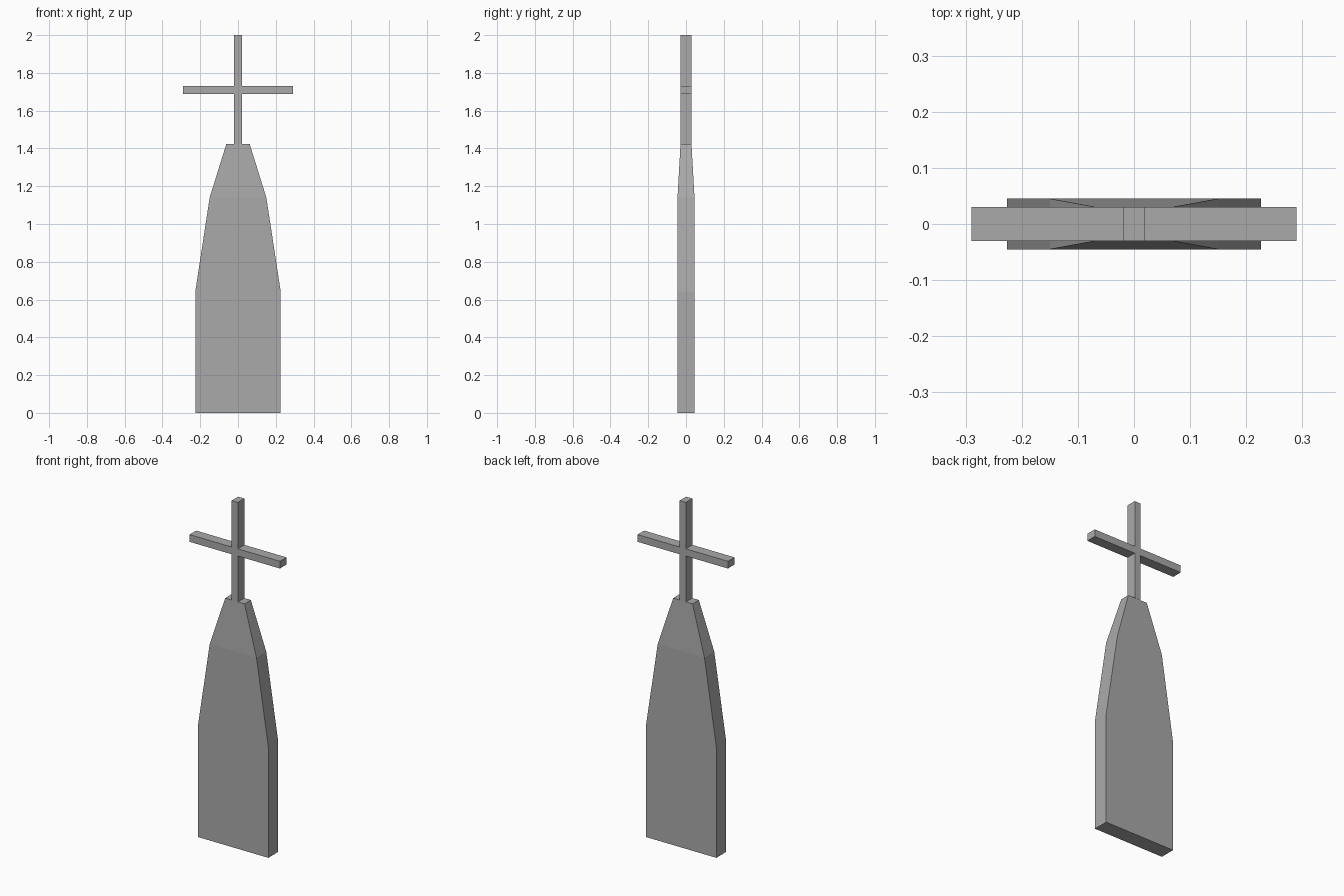
import bpy, bmesh

if "Cube" in bpy.data.objects:
    bpy.data.objects.remove(bpy.data.objects["Cube"])

grey = bpy.data.materials.new("stone_grey")
grey.diffuse_color = (0.4, 0.4, 0.4, 1)
grey.use_nodes = True
grey.node_tree.nodes["Principled BSDF"].inputs["Base Color"].default_value = grey.diffuse_color


def finish(name, bm):
    bmesh.ops.recalc_face_normals(bm, faces=bm.faces)
    mesh = bpy.data.meshes.new(name)
    bm.to_mesh(mesh)
    bm.free()
    mesh.materials.append(grey)
    obj = bpy.data.objects.new(name, mesh)
    bpy.context.collection.objects.link(obj)
    return obj


# Tapering slab: rectangular sections (half width, half depth, height)
sections = [(0.226, 0.045, 0), (0.226, 0.045, 0.643),
            (0.15, 0.045, 1.14), (0.062, 0.029, 1.423)]
bm = bmesh.new()
rings = [[bm.verts.new((sx * w, sy * d, z))
          for sx, sy in ((-1, -1), (1, -1), (1, 1), (-1, 1))]
         for w, d, z in sections]
for low, high in zip(rings, rings[1:]):
    for i in range(4):
        j = (i + 1) % 4
        bm.faces.new((low[i], low[j], high[j], high[i]))
bm.faces.new(rings[0])
bm.faces.new(rings[-1])
finish("tapered_slab", bm)

# Cross: one half outline, mirrored in x and extruded through its depth
half = [(0.02, 1.423), (0.02, 1.689), (0.29, 1.689),
        (0.29, 1.731), (0.02, 1.731), (0.02, 2.0)]
outline = half + [(-x, z) for x, z in reversed(half)]
bm = bmesh.new()
face = bm.faces.new([bm.verts.new((x, -0.03, z)) for x, z in outline])
ext = bmesh.ops.extrude_face_region(bm, geom=[face], use_keep_orig=True)
bmesh.ops.translate(bm, vec=(0, 0.06, 0),
                    verts=[g for g in ext["geom"] if isinstance(g, bmesh.types.BMVert)])
finish("cross", bm)
